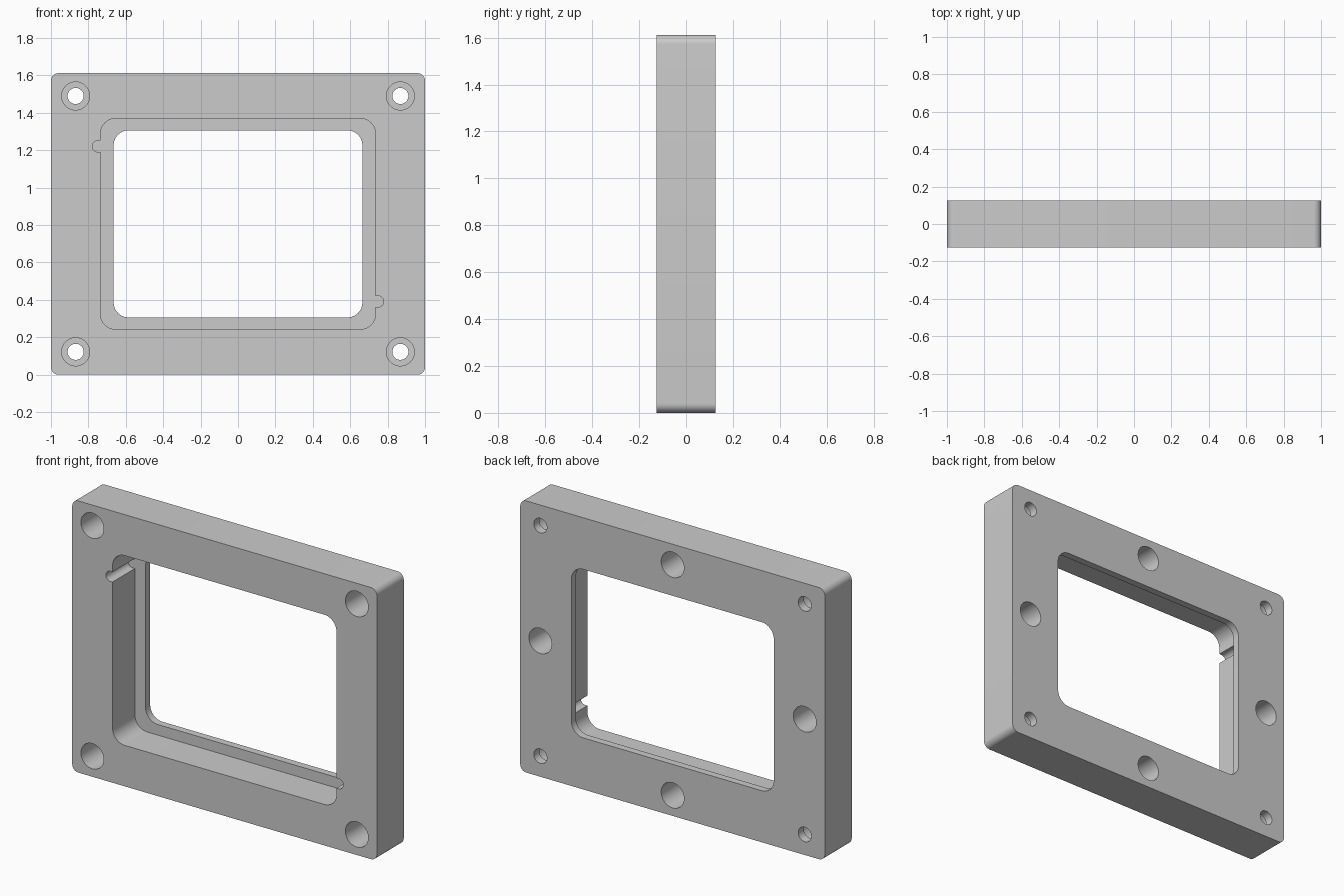
import bpy, bmesh
from math import sin, cos, pi, radians

if "Cube" in bpy.data.objects:
    bpy.data.objects.remove(bpy.data.objects["Cube"])

W, H, T = 1.0, 0.806, 0.126     # half width, half height, half thickness
CZ = H                          # height of the plate centre
LIP = 0.043                     # thickness of the lip behind the pocket
FLOOR = 0.052                   # material left behind the blind holes


def arc(cx, cz, r, a0, a1, n=10):
    return [(cx + r * cos(radians(a0 + (a1 - a0) * i / n)),
             cz + r * sin(radians(a0 + (a1 - a0) * i / n))) for i in range(n + 1)]


def frame_outline(hw, hh, r, notch=None):
    """Rounded rectangle, optionally with a rounded notch on each side (180 degree symmetry)."""
    half = arc(hw - r, -hh + r, r, -90, 0)
    if notch:
        z, out, nr = notch
        half += [(hw, z - nr)] + arc(hw + out, z, nr, -90, 90, 16) + [(hw, z + nr)]
    half += arc(hw - r, hh - r, r, 0, 90)
    return half + [(-x, -z) for x, z in half][0:]


def rounded(hw, hh, r, notch=None):
    # right half ends at the top edge, its rotated copy would repeat corners without a notch split
    pts = frame_outline(hw, hh, r, notch)
    n = len(pts) // 2
    right = pts[:n]
    return right + [(-x, -z) for x, z in right]


def prism(name, pts, y0, y1):
    """Extrude an x-z outline (relative to the plate centre) from y0 to y1."""
    bm = bmesh.new()
    face = bm.faces.new([bm.verts.new((x, y0, z + CZ)) for x, z in pts])
    ext = bmesh.ops.extrude_face_region(bm, geom=[face])
    for v in ext["geom"]:
        if isinstance(v, bmesh.types.BMVert):
            v.co.y = y1
    bmesh.ops.recalc_face_normals(bm, faces=bm.faces[:])
    me = bpy.data.meshes.new(name)
    bm.to_mesh(me)
    bm.free()
    ob = bpy.data.objects.new(name, me)
    bpy.context.collection.objects.link(ob)
    return ob


def cut(target, name, pts, y0, y1):
    cutter = prism(name, pts, y0, y1)
    cutter.hide_render = True
    bpy.context.view_layer.objects.active = target
    mod = target.modifiers.new(name, 'BOOLEAN')
    mod.operation, mod.solver, mod.object = 'DIFFERENCE', 'EXACT', cutter
    bpy.ops.object.modifier_apply(modifier=mod.name)
    bpy.data.objects.remove(cutter)


def circle(x, z, r, n=48):
    return arc(x, z, r, 0, 360, n)[:-1]


# Outer plate with rounded corners
plate = prism("frame_plate", rounded(W, H, 0.04), -T, T)

# Window opening and the deeper front pocket with its two notches
cut(plate, "window", rounded(0.665, 0.5, 0.08), -0.3, 0.3)
cut(plate, "pocket", rounded(0.735, 0.563, 0.08, (-0.415, 0.014, 0.03)), -0.3, T - LIP)

# Counterbored screw holes in the corners
HX, HZ, R = 0.868, 0.684, 0.075
for sx in (-1, 1):
    for sz in (-1, 1):
        cut(plate, "screw_hole", circle(sx * HX, sz * HZ, 0.043), -0.3, 0.3)
        cut(plate, "counterbore", circle(sx * HX, sz * HZ, R), -0.3, T - FLOOR)

# Blind holes in the back, at the middle of each side
for x, z in ((HX, 0), (-HX, 0), (0, HZ), (0, -HZ)):
    cut(plate, "blind_hole", circle(x, z, R), -T + FLOOR, 0.3)

# Smooth the rounded corners and bores, keep the edges crisp
bpy.ops.object.select_all(action='DESELECT')
plate.select_set(True)
bpy.context.view_layer.objects.active = plate
bpy.ops.object.shade_smooth_by_angle(angle=radians(30))
